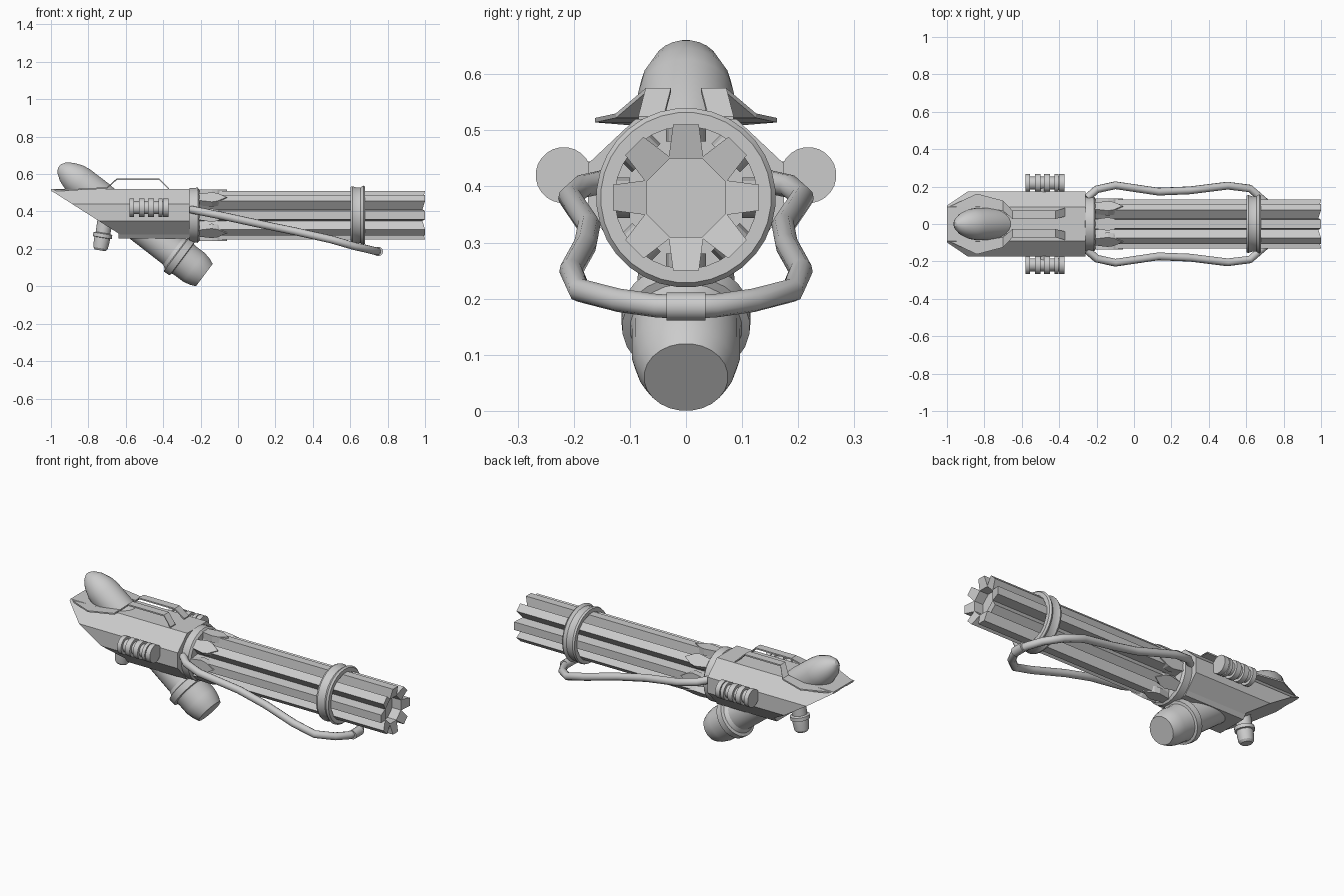
import bpy, bmesh, math
from mathutils import Vector, Matrix

if "Cube" in bpy.data.objects:
    bpy.data.objects.remove(bpy.data.objects["Cube"])

grey = bpy.data.materials.new("gunmetal_grey")
grey.diffuse_color = (0.6, 0.6, 0.6, 1)
grey.use_nodes = True
grey.node_tree.nodes["Principled BSDF"].inputs["Base Color"].default_value = grey.diffuse_color
AXIS_Z = 0.38


def finish(name, bm, smooth=False):
    bmesh.ops.recalc_face_normals(bm, faces=bm.faces)
    me = bpy.data.meshes.new(name)
    bm.to_mesh(me)
    bm.free()
    me.materials.append(grey)
    ob = bpy.data.objects.new(name, me)
    bpy.context.collection.objects.link(ob)
    if smooth:
        bpy.ops.object.select_all(action='DESELECT')
        ob.select_set(True)
        bpy.context.view_layer.objects.active = ob
        bpy.ops.object.shade_smooth_by_angle(angle=math.radians(25))
    return ob


def lathe(name, profile, origin, direction, n=24, closed=False, smooth=True):
    """Revolve (distance, radius) pairs about a direction."""
    bm = bmesh.new()
    rot = Vector(direction).to_track_quat('Z', 'Y').to_matrix().to_4x4()
    m = Matrix.Translation(origin) @ rot
    rings = []
    for t, r in profile:
        rings.append([bm.verts.new(m @ Vector((r * math.cos(2 * math.pi * (i + .5) / n),
                                               r * math.sin(2 * math.pi * (i + .5) / n), t)))
                      for i in range(n)])
    pairs = list(zip(rings, rings[1:]))
    if closed:
        pairs.append((rings[-1], rings[0]))
    for a, b in pairs:
        for i in range(n):
            j = (i + 1) % n
            bm.faces.new((a[i], a[j], b[j], b[i]))
    if not closed:
        bm.faces.new(rings[0])
        bm.faces.new(rings[-1])
    return finish(name, bm, smooth)


def loft(name, sections):
    """Join matching closed cross-sections and cap both ends."""
    bm = bmesh.new()
    rings = [[bm.verts.new(p) for p in s] for s in sections]
    n = len(rings[0])
    for a, b in zip(rings, rings[1:]):
        for i in range(n):
            j = (i + 1) % n
            bm.faces.new((a[i], a[j], b[j], b[i]))
    bm.faces.new(rings[0])
    bm.faces.new(rings[-1])
    return finish(name, bm)


# Receiver: eight-sided prism with its rear cut off diagonally
section = [(.09, .52), (.175, .44), (.175, .35), (.09, .26),
           (-.09, .26), (-.175, .35), (-.175, .44), (-.09, .52)]
body = loft("receiver", [[(x, y, z) for y, z in section] for x in (-1, -.26)])
bm = bmesh.new()
bm.from_mesh(body.data)
bmesh.ops.bisect_plane(bm, geom=bm.verts[:] + bm.edges[:] + bm.faces[:],
                       plane_co=(-1, 0, .512), plane_no=(-.235, 0, -.37), clear_outer=True)
bmesh.ops.holes_fill(bm, edges=[e for e in bm.edges if e.is_boundary])
bmesh.ops.recalc_face_normals(bm, faces=bm.faces)
bm.to_mesh(body.data)
bm.free()

# Lower housing under the receiver
loft("lower_housing", [[(x, -.09, .255), (x, .09, .255), (x, .13, .31), (x, -.13, .31)]
                       for x in (-.64, -.26)])

# Barrel core, collar and front band
AX = (0, 0, AXIS_Z)
lathe("barrel_core", [(-.3, .078), (.93, .078)], AX, (1, 0, 0), n=8, smooth=False)
lathe("base_collar", [(-.265, .135), (-.258, .146), (-.215, .148), (-.205, .135)], AX, (1, 0, 0), 32)
lathe("barrel_band", [(.602, .127), (.602, .152), (.612, .156), (.63, .149), (.655, .149),
                      (.67, .16), (.68, .152), (.68, .127)], AX, (1, 0, 0), 32, closed=True)

# Eight barrel fins, each with an arrow-shaped root plate
for k in range(8):
    rot = Matrix.Rotation(k * math.pi / 4, 4, 'X')

    def place(x, w, r):
        return Vector((0, 0, AXIS_Z)) + rot @ Vector((x, w, r))

    loft("barrel_fin", [[place(x0, -.031, .07), place(x0, .031, .07),
                         place(x1, .023, .13), place(x1, -.023, .13)]
                        for x0, x1 in ((-.22, -.22), (.985, 1.0))])
    outline = [(-.215, -.024), (-.14, -.036), (-.11, -.03), (-.06, 0),
               (-.11, .03), (-.14, .036), (-.215, .024)]
    loft("fin_root", [[place(x, w, .10) for x, w in outline],
                      [place(x, w, .137) for x, w in outline]])

# Slanted power cell running through the receiver, dome at the rear
END, BACK = (-.18, 0, .06), (-.8, 0, .6)
lathe("power_cell", [(0, .075), (.03, .088), (.07, .097), (.13, .097), (.145, .1), (.148, .114),
                     (.185, .116), (.19, .1), (.21, .088), (.45, .084)], END, BACK)
lathe("rear_dome", [(.45, .06), (.60, .075), (.70, .085), (.83, .086), (.87, .08),
                    (.92, .061), (.955, .035), (.97, .012)], END, BACK)

# Small grip below the rear
lathe("small_grip", [(0, .03), (.012, .039), (.05, .043), (.068, .043), (.07, .052),
                     (.09, .052), (.095, .04), (.19, .043)], (-.737, 0, .192), (.03, 0, .18), 20)

for s in (-1, 1):
    # Ribbed side canister
    prof = []
    for a, b in ((-.58, -.555), (-.53, -.50), (-.48, -.45), (-.425, -.372)):
        prof += [(a, .035), (a, .05), (b, .05), (b, .035)]
        if a == -.425:
            prof[-4:] = [(-.425, .035), (-.425, .05), (-.405, .05), (-.405, .036),
                         (-.4, .036), (-.4, .05), (b, .05)]
    lathe("side_canister", prof[1:], (0, s * .218, .42), (1, 0, 0))
    lathe("canister_mount", [(.15, .025), (.2, .025)], (-.48, 0, .42), (0, s, 0), 12)

    # Thin folded rail that spreads out around the dome
    rail = [(-.37, .04, .085, .525), (-.42, .027, .072, .575), (-.65, .027, .072, .575),
            (-.70, .07, .125, .53), (-.84, .095, .162, .522), (-.998, .03, .088, .516)]
    loft("top_rail", [[(x, s * a, z), (x, s * b, z), (x, s * b, z - .008), (x, s * a, z - .008)]
                      for x, a, b, z in rail])

# Hose looping from both sides under the barrel
half = [(-.25, .14, .41), (-.2, .185, .40), (-.1, .207, .38), (.13, .173, .33), (.3, .18, .295),
        (.5, .205, .25), (.62, .19, .215), (.70, .12, .197), (.74, .05, .187)]
path = half + [(.75, 0, .186)] + [(x, -y, z) for x, y, z in reversed(half)]
cu = bpy.data.curves.new("hose_path", 'CURVE')
cu.dimensions = '3D'
cu.bevel_depth = .021
cu.bevel_resolution = 3
cu.use_fill_caps = True
sp = cu.splines.new('POLY')
sp.points.add(len(path) - 1)
for p, co in zip(sp.points, path):
    p.co = (*co, 1)
sp.use_smooth = True
cu.materials.append(grey)
hose = bpy.data.objects.new("hose", cu)
bpy.context.collection.objects.link(hose)

# Clasp on the hose
lathe("hose_clasp", [(-.035, .025), (.035, .025)], (.75, 0, .186), (0, 1, 0), 20)
